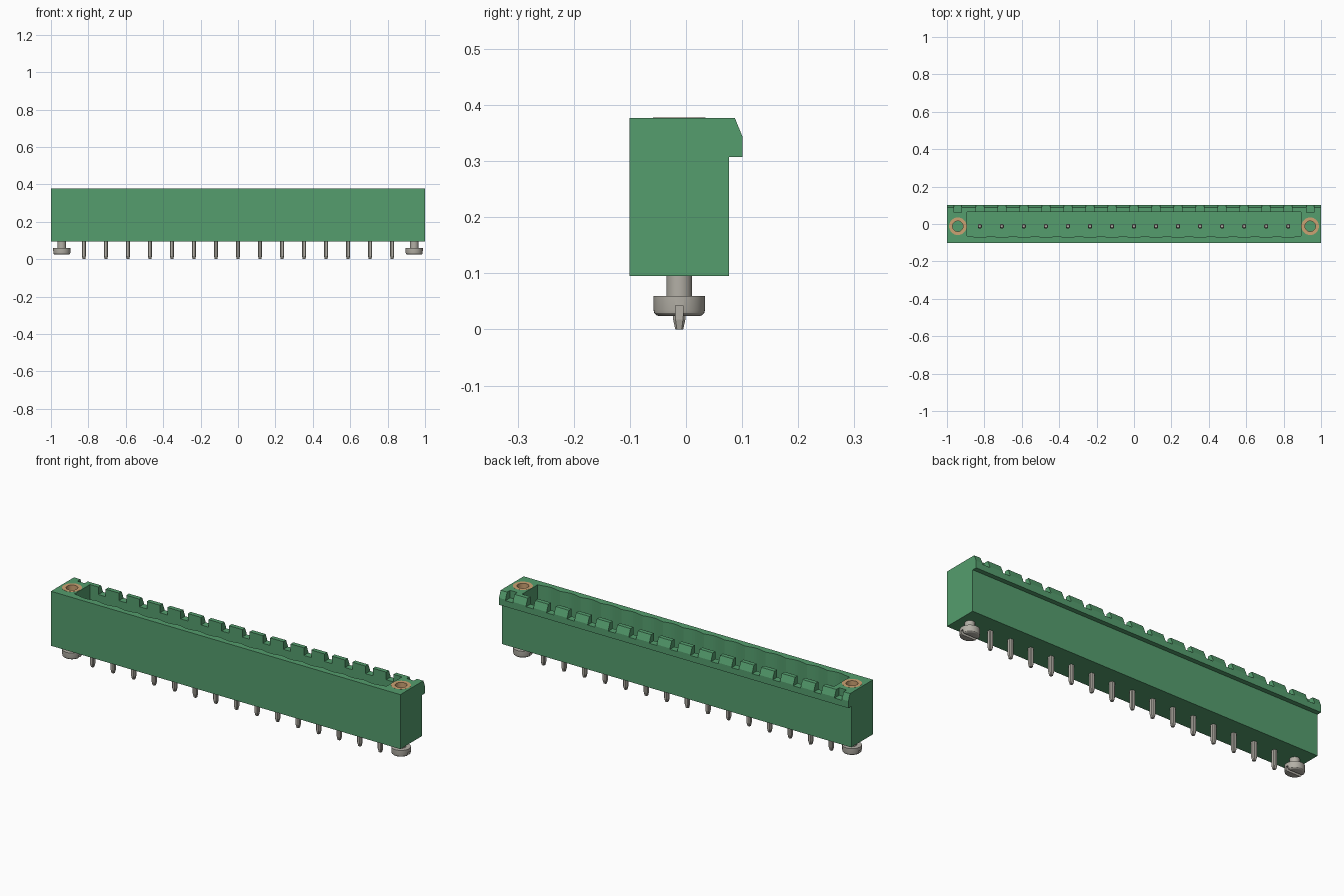
import bpy, bmesh, math

if "Cube" in bpy.data.objects:
    bpy.data.objects.remove(bpy.data.objects["Cube"])

PITCH, COUNT = 0.1177, 15
AXIS_Y = -0.012          # line shared by pins and screws
SCREW_X = 0.942
PIN_XS = [(i - (COUNT - 1) / 2) * PITCH for i in range(COUNT)]


def material(name, rgb):
    m = bpy.data.materials.new(name)
    m.use_nodes = True
    m.diffuse_color = (*rgb, 1)
    bsdf = m.node_tree.nodes["Principled BSDF"]
    bsdf.inputs["Base Color"].default_value = (*rgb, 1)
    bsdf.inputs["Roughness"].default_value = 0.6
    return m


GREEN = material("green plastic", (0.09, 0.34, 0.155))
METAL = material("tinned metal", (0.45, 0.43, 0.38))
BRASS = material("brass", (0.60, 0.36, 0.17))


def loft(bm, rings, closed=False):
    """Skin a list of equal-length point rings; cap the ends or join them."""
    vs = [[bm.verts.new(p) for p in ring] for ring in rings]
    n = len(vs[0])
    pairs = list(zip(vs, vs[1:])) + ([(vs[-1], vs[0])] if closed else [])
    for a, b in pairs:
        for i in range(n):
            j = (i + 1) % n
            bm.faces.new((a[i], a[j], b[j], b[i]))
    if not closed:
        bm.faces.new(vs[0][::-1])
        bm.faces.new(vs[-1])


def circle(x, r, z, n=32):
    return [(x + r * math.cos(2 * math.pi * i / n),
             AXIS_Y + r * math.sin(2 * math.pi * i / n), z) for i in range(n)]


def box(bm, x0, x1, y0, y1, z0, z1):
    loft(bm, [[(x0, y0, z), (x1, y0, z), (x1, y1, z), (x0, y1, z)] for z in (z0, z1)])


def finish(bm, name, mat, smooth=False):
    bmesh.ops.recalc_face_normals(bm, faces=bm.faces[:])
    me = bpy.data.meshes.new(name)
    bm.to_mesh(me)
    bm.free()
    me.materials.append(mat)
    ob = bpy.data.objects.new(name, me)
    bpy.context.collection.objects.link(ob)
    if smooth:
        shade(ob)
    return ob


def activate(ob):
    bpy.ops.object.select_all(action="DESELECT")
    ob.select_set(True)
    bpy.context.view_layer.objects.active = ob


def shade(ob):
    activate(ob)
    bpy.ops.object.shade_smooth_by_angle(angle=math.radians(30))


def cut(ob, cutter):
    """Subtract the cutter, apply the result and drop the cutter."""
    cutter.hide_render = True
    mod = ob.modifiers.new("cut", "BOOLEAN")
    mod.operation, mod.solver, mod.object = "DIFFERENCE", "EXACT", cutter
    activate(ob)
    bpy.ops.object.modifier_apply(modifier=mod.name)
    bpy.data.objects.remove(cutter)


# Housing: side profile with the overhanging rear lip, run along x
profile = [(-0.101, 0.095), (0.077, 0.095), (0.077, 0.307), (0.101, 0.307),
           (0.101, 0.343), (0.087, 0.377), (-0.101, 0.377)]
bm = bmesh.new()
loft(bm, [[(x, y, z) for y, z in profile] for x in (-1, 1)])
housing = finish(bm, "housing", GREEN)

# Cavity with a scalloped front wall, plus the two insert bores
half = 0.893
outline = [(half, 0.065), (-half, 0.065), (-half, -0.063)]
steps = 8
for i in range(COUNT * steps + 1):
    x = PIN_XS[0] + (i / steps - 0.5) * PITCH
    outline.append((x, -0.063 - 0.010 * abs(math.sin(math.pi * i / steps)) ** 1.3))
outline.append((half, -0.063))
bm = bmesh.new()
loft(bm, [[(x, y, z) for x, y in outline] for z in (0.15, 0.42)])
for s in (-1, 1):
    loft(bm, [circle(s * SCREW_X, 0.047, z) for z in (0.2, 0.42)])
cut(housing, finish(bm, "cavity_cutter", GREEN))

# Coding notches along the rear lip
bm = bmesh.new()
for x in PIN_XS + [-SCREW_X, SCREW_X]:
    box(bm, x - 0.021, x + 0.021, 0.0625, 0.14, 0.338, 0.42)
cut(housing, finish(bm, "notch_cutter", GREEN))

# Contact pins: chamfered square bars with tapered ends
bm = bmesh.new()
for x in PIN_XS:
    rings = []
    for r, z in ((0.007, 0), (0.011, 0.018), (0.011, 0.315), (0.007, 0.33)):
        c = r * 0.6
        rings.append([(x + a, AXIS_Y + b, z) for a, b in
                      ((r, -c), (r, c), (c, r), (-c, r), (-r, c), (-r, -c), (-c, -r), (c, -r))])
    loft(bm, rings)
finish(bm, "contact_pins", METAL)

# Screws and threaded inserts at both ends
for side, s in (("left", 1), ("right", -1)):
    x = s * SCREW_X
    bm = bmesh.new()
    loft(bm, [circle(x, r, z) for r, z in
              ((0.036, 0.024), (0.041, 0.0255), (0.0445, 0.029), (0.046, 0.035),
               (0.046, 0.06), (0.023, 0.06), (0.023, 0.15))])
    screw = finish(bm, side + "_screw", METAL)
    bm = bmesh.new()
    box(bm, x - 0.07, x + 0.07, AXIS_Y - 0.007, AXIS_Y + 0.007, 0.01, 0.043)
    cut(screw, finish(bm, "slot_cutter", METAL))
    shade(screw)
    bm = bmesh.new()
    loft(bm, [circle(x, r, z) for r, z in
              ((0.047, 0.2), (0.047, 0.3775), (0.028, 0.3775), (0.028, 0.2))], closed=True)
    finish(bm, side + "_insert", BRASS, smooth=True)
